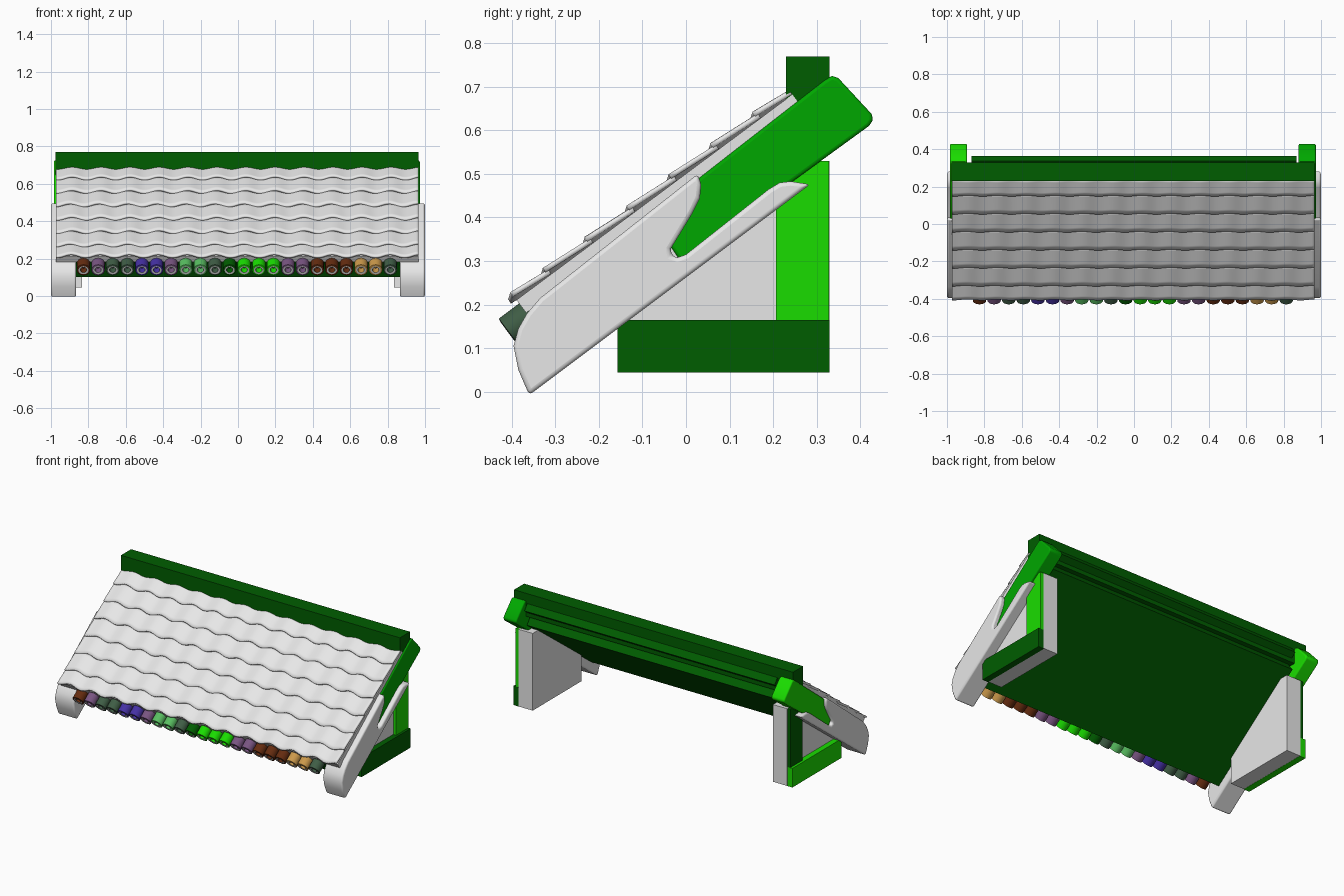
import bpy, bmesh, math
from mathutils import Vector

cube = bpy.data.objects.get("Cube")
if cube:
    bpy.data.objects.remove(cube, do_unlink=True)


def material(name, r, g, b):
    m = bpy.data.materials.new(name)
    m.use_nodes = True
    m.diffuse_color = (r, g, b, 1)
    bsdf = m.node_tree.nodes["Principled BSDF"]
    bsdf.inputs["Base Color"].default_value = (r, g, b, 1)
    bsdf.inputs["Roughness"].default_value = 0.8
    return m


GREY = material("pale grey", 0.8, 0.8, 0.8)
DARK = material("dark green", 0.0, 0.11, 0.0)
MID = material("mid green", 0.0, 0.39, 0.0)
BRIGHT = material("bright green", 0.01, 0.72, 0.0)
BROWN = material("brown", 0.13, 0.025, 0.005)
PURPLE = material("purple", 0.19, 0.09, 0.22)
SLATE = material("slate green", 0.05, 0.11, 0.06)
BLUE = material("indigo", 0.06, 0.03, 0.37)
LEAF = material("light green", 0.1, 0.52, 0.12)
TAN = material("tan", 0.6, 0.32, 0.07)

# Roof plane frame: s runs up the slope, h is height off the plane
ANGLE = math.atan(0.745)
UP = Vector((0, math.cos(ANGLE), math.sin(ANGLE)))
OUT = Vector((0, -math.sin(ANGLE), math.cos(ANGLE)))
EAVE = Vector((0, -0.41, 0.205))


def on_roof(x, s, h):
    return EAVE + UP * s + OUT * h + Vector((x, 0, 0))


def finish(name, bm, *mats):
    bmesh.ops.recalc_face_normals(bm, faces=bm.faces)
    me = bpy.data.meshes.new(name)
    bm.to_mesh(me)
    bm.free()
    for m in mats:
        me.materials.append(m)
    ob = bpy.data.objects.new(name, me)
    bpy.context.scene.collection.objects.link(ob)
    return ob


def smooth(ob, degrees=40):
    bpy.ops.object.select_all(action='DESELECT')
    ob.select_set(True)
    bpy.context.view_layer.objects.active = ob
    bpy.ops.object.shade_smooth_by_angle(angle=math.radians(degrees))


def prism(name, profile, x0, x1, mat, bevel=0):
    """Extrude a (y, z) side profile from x0 to x1."""
    bm = bmesh.new()
    face = bm.faces.new([bm.verts.new((x0, y, z)) for y, z in profile])
    ext = bmesh.ops.extrude_face_region(bm, geom=[face])
    moved = [g for g in ext["geom"] if isinstance(g, bmesh.types.BMVert)]
    bmesh.ops.translate(bm, vec=(x1 - x0, 0, 0), verts=moved)
    ob = finish(name, bm, mat)
    if bevel:
        mod = ob.modifiers.new("rounded edges", 'BEVEL')
        mod.width, mod.segments = bevel, 3
        mod.limit_method, mod.angle_limit = 'ANGLE', math.radians(50)
        smooth(ob)
    return ob


def box(y0, y1, z0, z1):
    return [(y0, z0), (y1, z0), (y1, z1), (y0, z1)]


def layer(s0, s1, h0, h1):
    return [on_roof(0, s, h).yz for s, h in ((s0, h0), (s1, h0), (s1, h1), (s0, h1))]


# Roof layers and ridge beam
prism("tile_bed", layer(0.02, 0.81, -0.045, -0.008), -0.972, 0.965, GREY)
prism("roof_slab_upper", layer(0.03, 0.9, -0.085, -0.04), -0.87, 0.87, DARK)
prism("roof_slab_lower", layer(0.03, 0.82, -0.15, -0.08), -0.87, 0.87, DARK)
prism("ridge_beam", box(0.23, 0.33, 0.625, 0.77), -0.975, 0.965, DARK)

# Overlapping courses of wavy roof tiles
bm = bmesh.new()
COURSE, NX, NS, X0, X1 = 0.12, 150, 5, -0.972, 0.965
for c in range(7):
    s0 = c * COURSE - (0.015 if c else -0.012)
    s1 = min((c + 1) * COURSE, 0.81)
    rows = []
    for j in range(NS + 1):
        t = j / NS
        row = []
        for i in range(NX + 1):
            x = X0 + (X1 - X0) * i / NX
            wave = math.sin(x * math.tau / 0.155 + 0.4 * math.sin(c * 2))
            h = 0.01 * (1 - t) - 0.006 + 0.005 * wave
            s = s0 + (s1 - s0) * t + 0.007 * wave * (1 - t)
            row.append(bm.verts.new(on_roof(x, s, h)))
        rows.append(row)
    for a, b in zip(rows, rows[1:]):
        for i in range(NX):
            bm.faces.new((a[i], a[i + 1], b[i + 1], b[i]))
tiles = finish("roof_tiles", bm, GREY)
mod = tiles.modifiers.new("thickness", 'SOLIDIFY')
mod.thickness, mod.offset = 0.012, 0
smooth(tiles)

# Row of hollow round pole ends under the eave
POLES = [BROWN, PURPLE, SLATE, SLATE, BLUE, BLUE, PURPLE, LEAF, LEAF, SLATE, DARK,
         BRIGHT, BRIGHT, BRIGHT, PURPLE, PURPLE, BROWN, BROWN, BROWN, TAN, TAN, SLATE]
RINGS = ((0.036, 0.06), (0.036, -0.038), (0.027, -0.04), (0.017, -0.038), (0.017, 0.0))
SIDES = 16
for k, mat in enumerate(POLES):
    bm = bmesh.new()
    x = -0.826 + k * 0.0781
    loops = []
    for r, s in RINGS:
        loops.append([bm.verts.new(on_roof(x + r * math.cos(a * math.tau / SIDES), s,
                                           -0.054 + r * math.sin(a * math.tau / SIDES)))
                      for a in range(SIDES)])
    for n, (a, b) in enumerate(zip(loops, loops[1:])):
        for i in range(SIDES):
            j = (i + 1) % SIDES
            f = bm.faces.new((a[i], a[j], b[j], b[i]))
            f.material_index = 1 if n == 2 else 0
    bm.faces.new(loops[-1])
    bm.faces.new(loops[0])
    smooth(finish(f"eave_pole_{k + 1}", bm, mat, GREY))

# Forked side rafters, their green tips, gables, posts and sills
RAFTER = [(-0.36, -0.008), (-0.385, 0.05), (-0.396, 0.105), (-0.385, 0.145), (-0.365, 0.18),
          (-0.335, 0.215), (0.027, 0.5), (0.035, 0.475), (0.032, 0.445), (0.015, 0.41),
          (-0.035, 0.328), (-0.034, 0.313), (-0.02, 0.308), (0.0, 0.315), (0.19, 0.465),
          (0.215, 0.48), (0.24, 0.483), (0.285, 0.476)]
TIP = [(-0.04, 0.34), (0.02, 0.483), (0.318, 0.715), (0.335, 0.725), (0.35, 0.72),
       (0.426, 0.638), (0.43, 0.624), (0.42, 0.61), (0.2, 0.45), (-0.01, 0.295)]
GABLE = [(-0.155, 0.045), (0.33, 0.045), (0.33, 0.53), (0.26, 0.53), (-0.155, 0.25)]
for side, sx, post, sill, tip, shift in (("left", 1, BRIGHT, DARK, MID, 0),
                                         ("right", -1, DARK, BRIGHT, BRIGHT, 0.012)):
    prism(f"{side}_rafter", RAFTER, sx * 0.865, sx, GREY, 0.01)
    prism(f"{side}_rafter_tip", TIP, sx * (0.88 + shift), sx * (0.972 + shift), tip, 0.008)
    prism(f"{side}_gable", GABLE, sx * 0.835, sx * 0.935, GREY)
    prism(f"{side}_post", box(0.207, 0.328, 0.16, 0.53), sx * 0.93, sx * 0.955, post)
    prism(f"{side}_sill", box(-0.157, 0.329, 0.044, 0.164), sx * 0.93, sx * 0.97, sill)
